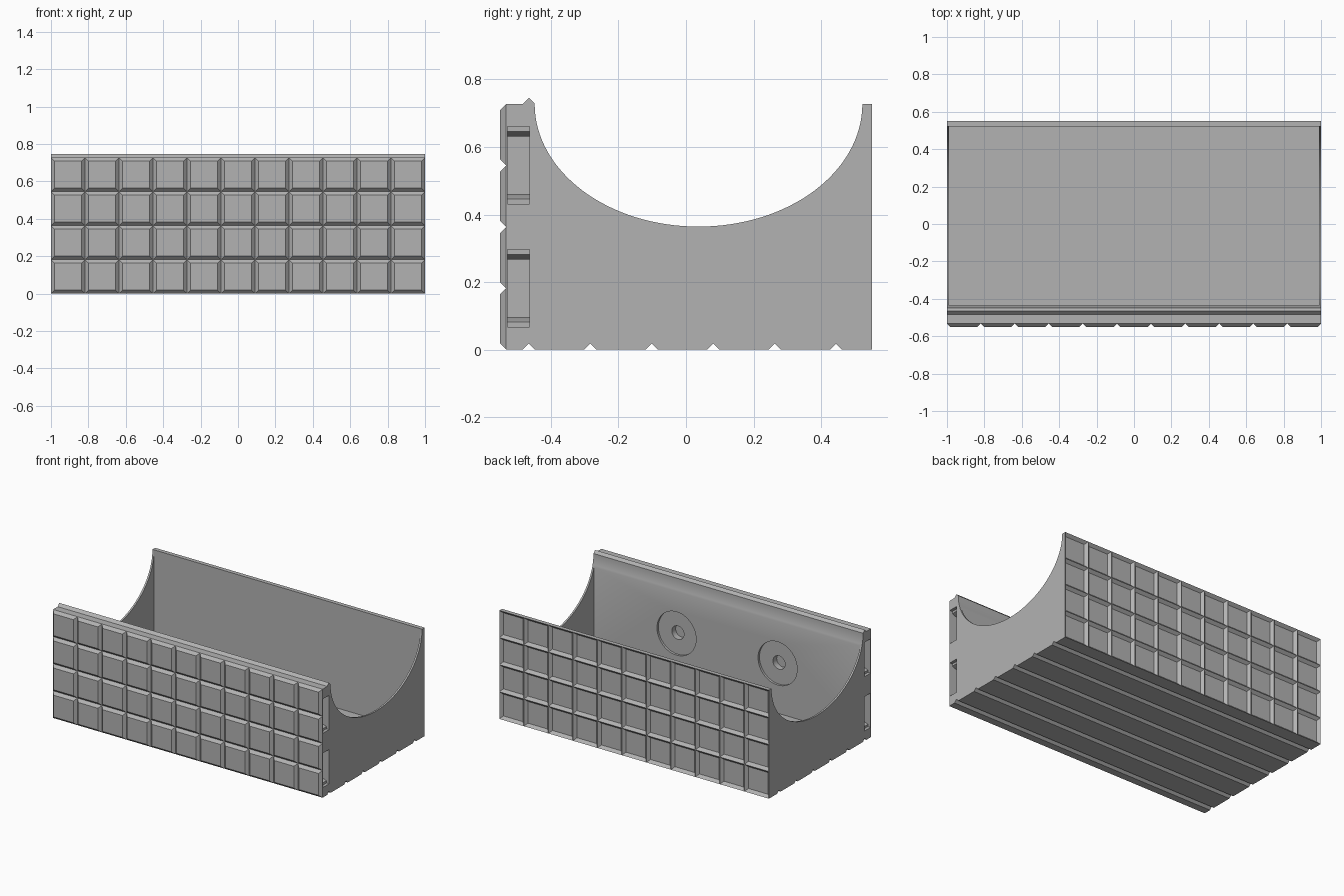
import bpy, bmesh, math
from mathutils import Matrix

cube = bpy.data.objects.get("Cube")
if cube:
    bpy.data.objects.remove(cube, do_unlink=True)

PITCH = 2 / 11            # tile spacing
COLS, ROWS = 11, 4
H = PITCH * ROWS          # body height
BEVEL = 0.018             # depth and width of every sloped edge
FRONT, BACK = -0.55, 0.55

grey = bpy.data.materials.new("grey_plastic")
grey.use_nodes = True
grey.diffuse_color = (0.45, 0.45, 0.45, 1)
grey.node_tree.nodes["Principled BSDF"].inputs["Base Color"].default_value = (0.45, 0.45, 0.45, 1)


def add_object(name, bm):
    mesh = bpy.data.meshes.new(name)
    bm.to_mesh(mesh)
    bm.free()
    mesh.materials.append(grey)
    obj = bpy.data.objects.new(name, mesh)
    bpy.context.collection.objects.link(obj)
    return obj


def loft(name, sections):
    """Closed solid through (x, [(y, z), ...]) sections along x."""
    bm = bmesh.new()
    rings = [[bm.verts.new((x, y, z)) for y, z in pts] for x, pts in sections]
    for a, b in zip(rings, rings[1:]):
        for i in range(len(a)):
            j = (i + 1) % len(a)
            bm.faces.new((a[i], a[j], b[j], b[i]))
    bm.faces.new(rings[0])
    bm.faces.new(rings[-1])
    bmesh.ops.recalc_face_normals(bm, faces=bm.faces)
    return add_object(name, bm)


def rect(y0, y1, z0, z1):
    return [(y0, z0), (y1, z0), (y1, z1), (y0, z1)]


def disc_cutter(x, z, radius, y0, y1):
    bm = bmesh.new()
    place = Matrix.Translation((x, (y0 + y1) / 2, z)) @ Matrix.Rotation(math.pi / 2, 4, "X")
    bmesh.ops.create_cone(bm, cap_ends=True, segments=48, radius1=radius,
                          radius2=radius, depth=y1 - y0, matrix=place)
    return add_object("disc_cutter", bm)


def cut(target, cutter):
    mod = target.modifiers.new("cut", "BOOLEAN")
    mod.operation, mod.solver, mod.object = "DIFFERENCE", "EXACT", cutter
    cutter.hide_render = True
    bpy.context.view_layer.objects.active = target
    bpy.ops.object.modifier_apply(modifier=mod.name)
    bpy.data.objects.remove(cutter, do_unlink=True)


# Body profile: grooved underside, tongue along the front top edge
y_front, y_back = FRONT + BEVEL, BACK - BEVEL
tongue = -0.465
outline = [(y_front, 0)]
for i in range(6):
    y = tongue + i * PITCH
    outline += [(y - BEVEL, 0), (y, BEVEL), (y + BEVEL, 0)]
outline += [(y_back, 0), (y_back, H), (tongue + BEVEL, H),
            (tongue, H + BEVEL), (tongue - BEVEL, H), (y_front, H)]
body = loft("body", [(-1, outline), (1, outline)])

# Hollow inside, then the elliptical scoop through the end walls
inner = rect(-0.435, 0.522, 0.03, 0.9)
cut(body, loft("cavity_cutter", [(-0.988, inner), (0.988, inner)]))
scoop = [(0.037 - 0.4849 * math.cos(a), H - 0.363 * math.sin(a))
         for a in (math.pi * k / 64 for k in range(65))]
scoop += [(scoop[-1][0], 0.9), (scoop[0][0], 0.9)]
cut(body, loft("scoop_cutter", [(-1.1, scoop), (1.1, scoop)]))

# Connector slots in both ends, stepped and tapered inward
for side in (-1, 1):
    for z in (H / 4, H * 3 / 4):
        steps = [(1.05, 0.115), (0.98, 0.115), (0.98, 0.1), (0.94, 0.085), (0.9, 0.085)]
        cut(body, loft("slot_cutter", [(side * x, rect(-0.528, -0.463, z - h, z + h))
                                       for x, h in steps]))

# Round recesses with a centre hole on the inner front wall
for x in (-0.375, 0.375):
    cut(body, disc_cutter(x, H / 2, 0.145, -0.45, -0.4))
    cut(body, disc_cutter(x, H / 2, 0.045, -0.49, -0.4))


def tile_grid(name, y_base, y_top, raised):
    """Grid of bevelled tiles, or of matching open pockets."""
    bm = bmesh.new()
    signs = [(-1, -1), (1, -1), (1, 1), (-1, 1)]
    for c in range(COLS):
        for r in range(ROWS):
            cx, cz = -1 + (c + 0.5) * PITCH, (r + 0.5) * PITCH
            base, top = [[bm.verts.new((cx + sx * h, y, cz + sz * h)) for sx, sz in signs]
                         for h, y in ((PITCH / 2, y_base), (PITCH / 2 - BEVEL, y_top))]
            for i in range(4):
                j = (i + 1) % 4
                quad = (base[i], base[j], top[j], top[i])
                bm.faces.new(quad if raised else quad[::-1])
            if raised:
                bm.faces.new(top)
    if not raised:
        # Outer rim joining the ridges to the body
        corners = [(-1, 0), (1, 0), (1, H), (-1, H)]
        near, far = [[bm.verts.new((x, y, z)) for x, z in corners] for y in (y_top, y_base)]
        for i in range(4):
            j = (i + 1) % 4
            bm.faces.new((near[i], near[j], far[j], far[i])[::-1])
    bmesh.ops.remove_doubles(bm, verts=bm.verts, dist=0.0001)
    return add_object(name, bm)


tile_grid("front_tiles", y_front, FRONT, True)
tile_grid("back_ridges", BACK, y_back, False)

# Smooth the curved cuts only
bpy.ops.object.select_all(action="DESELECT")
body.select_set(True)
bpy.context.view_layer.objects.active = body
bpy.ops.object.shade_smooth_by_angle(angle=math.radians(25))
